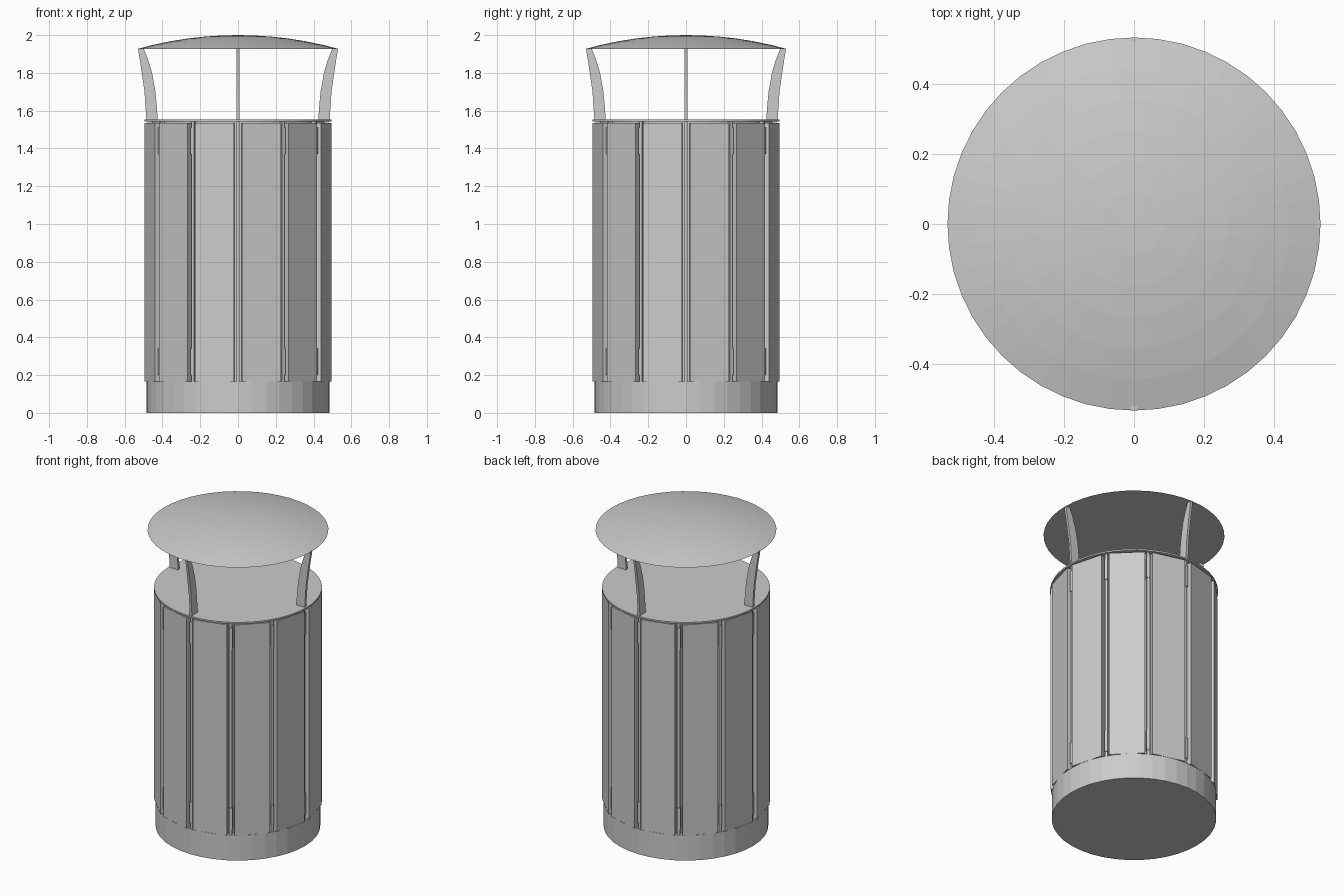
import bpy, bmesh, math
from mathutils import Matrix, Vector

cube = bpy.data.objects.get("Cube")
if cube:
    bpy.data.objects.remove(cube, do_unlink=True)

metal = bpy.data.materials.new("grey_metal")
metal.use_nodes = True
GREY = (0.6, 0.6, 0.6, 1)
metal.diffuse_color = GREY
metal.node_tree.nodes["Principled BSDF"].inputs["Base Color"].default_value = GREY


def finish(name, bm):
    """Turn a bmesh into a named, coloured object."""
    bmesh.ops.recalc_face_normals(bm, faces=bm.faces)
    mesh = bpy.data.meshes.new(name)
    bm.to_mesh(mesh)
    bm.free()
    mesh.materials.append(metal)
    obj = bpy.data.objects.new(name, mesh)
    bpy.context.collection.objects.link(obj)
    return obj


def lathe(name, profile, sides):
    """Stack rings of (radius, z) and close both ends; radius 0 is a tip."""
    bm = bmesh.new()
    rings = []
    for r, z in profile:
        angles = [2 * math.pi * i / sides for i in range(sides)]
        rings.append([bm.verts.new((r * math.cos(a), r * math.sin(a), z)) for a in angles])
    for low, high in zip(rings, rings[1:]):
        for i in range(sides):
            j = (i + 1) % sides
            bm.faces.new((low[i], low[j], high[j], high[i]))
    bm.faces.new(rings[0])
    bm.faces.new(rings[-1])
    bmesh.ops.remove_doubles(bm, verts=bm.verts, dist=0.0005)
    return finish(name, bm)


def extrude(name, outline, direction, angle):
    """Extrude a closed outline along a direction and turn it about z."""
    bm = bmesh.new()
    face = bm.faces.new([bm.verts.new(p) for p in outline])
    new = bmesh.ops.extrude_face_region(bm, geom=[face])["geom"]
    moved = [v for v in new if isinstance(v, bmesh.types.BMVert)]
    bmesh.ops.translate(bm, verts=moved, vec=Vector(direction))
    bmesh.ops.rotate(bm, verts=bm.verts, matrix=Matrix.Rotation(angle, 3, "Z"))
    return finish(name, bm)


def upright(name, x0, x1, width, z0, z1, angle):
    """Upright rectangular bar reaching from radius x0 to x1."""
    w = width / 2
    outline = [(x0, -w, z0), (x1, -w, z0), (x1, w, z0), (x0, w, z0)]
    return extrude(name, outline, (0, 0, z1 - z0), angle)


# Base ring, inner bin and thin top plate
lathe("base", [(0.485, 0), (0.485, 0.165)], 40)
lathe("inner_bin", [(0.455, 0.165), (0.455, 1.546)], 48)
lathe("top_plate", [(0.495, 1.543), (0.495, 1.553)], 48)

# Shallow domed lid with a flat underside
R_LID, Z_LID, RISE = 0.533, 1.927, 0.073
sphere = (R_LID ** 2 + RISE ** 2) / (2 * RISE)
dome = [(R_LID, Z_LID)]
for k in range(7):
    r = R_LID * (1 - k / 6)
    dome.append((r, 2 - sphere + math.sqrt(sphere ** 2 - r ** 2)))
lathe("lid", dome, 48)

# Twelve flat cladding panels, with a slim post and hinges in each gap
RADIUS, STEP = 0.495, math.radians(30)
GAP = math.radians(2.6)
half = STEP / 2 - GAP
for i in range(12):
    x, y = RADIUS * math.cos(half), RADIUS * math.sin(half)
    plan = [(x, -y), (x, y), (x - 0.035, y - 0.004), (x - 0.035, 0.004 - y)]
    extrude("panel", [(a, b, 0.166) for a, b in plan], (0, 0, 1.369), (i + 0.5) * STEP)
    upright("gap_post", 0.44, 0.478, 0.014, 0.166, 1.543, i * STEP)
    for z in (0.2, 1.37):
        upright("hinge", 0.45, 0.483, 0.02, z, z + 0.14, i * STEP)

# Four curved fins carrying the lid
fin = [(0.426, 1.55), (0.485, 1.55), (0.495, 1.7), (0.512, 1.82), (0.53, 1.93),
       (0.5, 1.93), (0.476, 1.87), (0.455, 1.8), (0.437, 1.7), (0.428, 1.6)]
for i in range(4):
    extrude("lid_fin", [(x, -0.008, z) for x, z in fin], (0, 0.016, 0), i * math.pi / 2)
